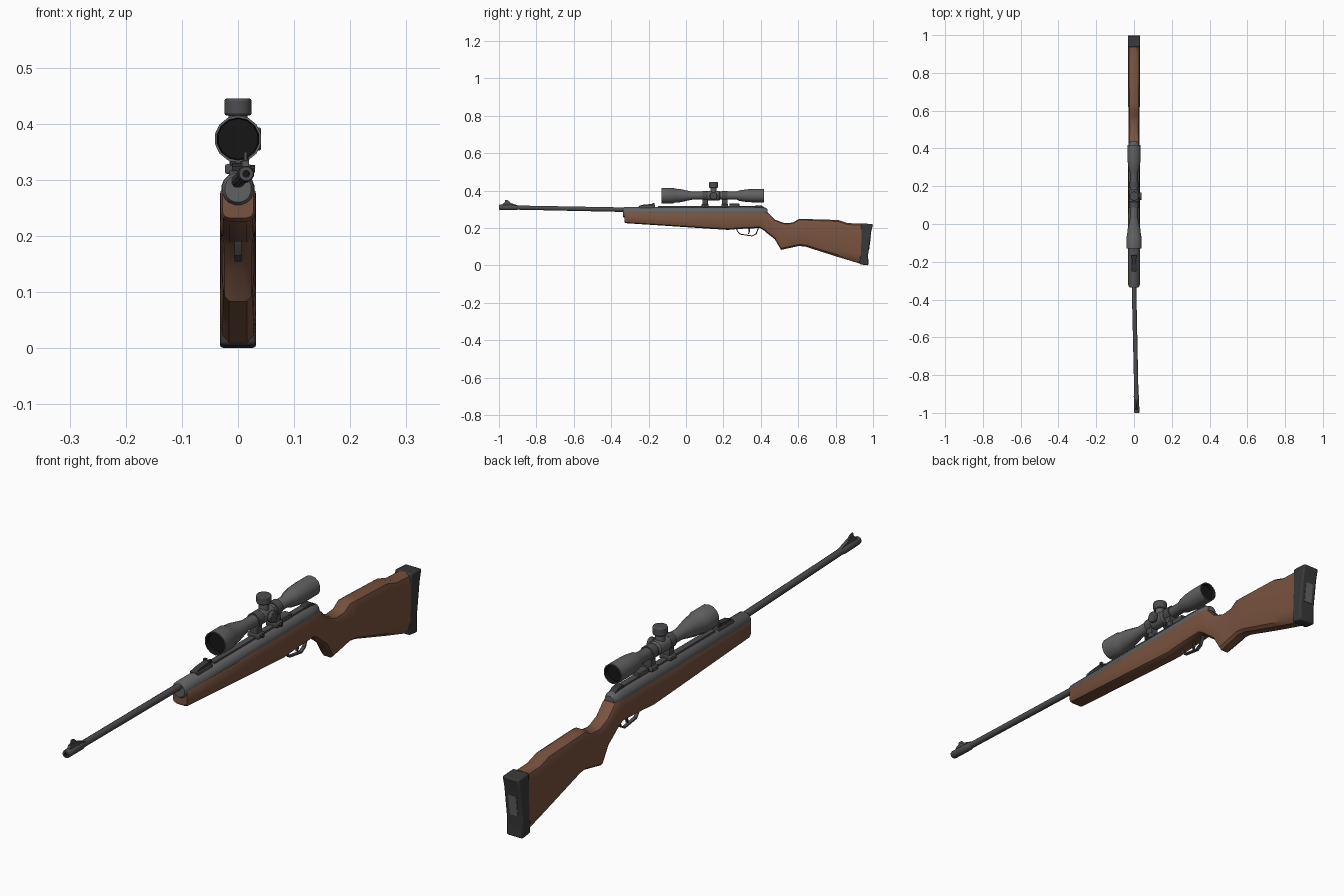
import bpy, bmesh, math
from mathutils import Matrix, Vector

if "Cube" in bpy.data.objects:
    bpy.data.objects.remove(bpy.data.objects["Cube"])


def material(name, rgb):
    m = bpy.data.materials.new(name)
    m.diffuse_color = (*rgb, 1)
    m.use_nodes = True
    m.node_tree.nodes["Principled BSDF"].inputs["Base Color"].default_value = m.diffuse_color
    return m


WOOD = material("brown_wood", (0.19, 0.085, 0.05))
STEEL = material("grey_steel", (0.12, 0.12, 0.12))
DARK = material("dark_rubber", (0.04, 0.04, 0.04))
GUN = material("dark_steel", (0.075, 0.075, 0.08))
GLASS = material("black_glass", (0.008, 0.008, 0.008))
PLATE = material("light_grey_plate", (0.13, 0.13, 0.13))


def finish(name, bm, mats, bevel=0):
    bmesh.ops.recalc_face_normals(bm, faces=bm.faces)
    me = bpy.data.meshes.new(name)
    bm.to_mesh(me)
    bm.free()
    ob = bpy.data.objects.new(name, me)
    bpy.context.collection.objects.link(ob)
    for m in mats:
        me.materials.append(m)
    if bevel:
        b = ob.modifiers.new("bevel", 'BEVEL')
        b.width, b.segments, b.limit_method = bevel, 2, 'ANGLE'
    return ob


def loft(name, rings, mats, bevel=0, special=()):
    """Skin a list of point rings; segments listed in special get material 1."""
    bm = bmesh.new()
    vs = [[bm.verts.new(p) for p in ring] for ring in rings]
    n = len(rings[0])
    for k in range(len(vs) - 1):
        for i in range(n):
            j = (i + 1) % n
            f = bm.faces.new((vs[k][i], vs[k][j], vs[k + 1][j], vs[k + 1][i]))
            f.material_index = int(k in special)
    for k in (0, len(vs) - 1):
        f = bm.faces.new(vs[k])
        f.material_index = int(k in special or k - 1 in special)
    return finish(name, bm, mats, bevel)


def lathe(name, pts, centre, mats, n=14, special=()):
    """Turned part along y from (y, radius) pairs; centre(y) gives x, z."""
    rings = []
    for y, r in pts:
        cx, cz = centre(y)
        rings.append([(cx + r * math.cos(math.tau * (i + .5) / n), y,
                       cz + r * math.sin(math.tau * (i + .5) / n)) for i in range(n)])
    return loft(name, rings, mats, special=special)


def prism(name, profile, half, mat, x=0, bevel=0):
    """Side profile of (y, z) points, extruded across x."""
    return loft(name, [[(x + s * half, y, z) for y, z in profile] for s in (-1, 1)], [mat], bevel)


def box(name, x, y, z, mat, bevel=0):
    return prism(name, [(y[0], z[0]), (y[1], z[0]), (y[1], z[1]), (y[0], z[1])],
                 (x[1] - x[0]) / 2, mat, (x[0] + x[1]) / 2, bevel)


def knob(name, loc, r, depth, axis, mat, n=14, bevel=0.002):
    bm = bmesh.new()
    rot = Vector((0, 0, 1)).rotation_difference(Vector(axis)).to_matrix().to_4x4()
    bmesh.ops.create_cone(bm, cap_ends=True, segments=n, radius1=r, radius2=r, depth=depth,
                          matrix=Matrix.Translation(loc) @ rot)
    return finish(name, bm, [mat], bevel)


# Wooden stock: stations of y, top, bottom, half width
stations = [(-.33, .286, .232, .028), (-.322, .290, .226, .031), (.1, .290, .198, .032),
            (.225, .290, .190, .032), (.28, .291, .195, .032), (.395, .292, .200, .031),
            (.42, .290, .185, .030), (.44, .281, .167, .029), (.475, .245, .140, .028),
            (.508, .232, .083, .028), (.53, .226, .088, .028), (.572, .229, .097, .029),
            (.604, .249, .104, .030), (.64, .248, .100, .031), (.813, .243, .045, .032),
            (.866, .226, .029, .032), (.938, .224, .007, .032)]


def stock_ring(y, t, b, w):
    h = t - b
    half = [(.45, t), (.8, t - .04 * h), (1, t - .16 * h),
            (1, b + .22 * h), (.85, b + .06 * h), (.5, b)]
    return [(w * f, y, z) for f, z in half] + [(-w * f, y, z) for f, z in reversed(half)]


loft("stock", [stock_ring(*s) for s in stations], [WOOD])

# Butt pad with an inset plate on its rear face
prism("butt_pad", [(.936, .225), (1.0, .221), (.990, .18), (.974, .06), (.975, 0), (.928, .006)],
      .0325, DARK, bevel=.006)
prism("butt_plate", [(.976, .08), (.9785, .0797), (.9885, .1547), (.985, .155)], .016, PLATE)

# Receiver tube with rounded rear cap
lathe("receiver", [(-.337, .024), (-.33, .029), (.39, .030), (.42, .027), (.437, .018)],
      lambda y: (0, .284), [STEEL], 16)
box("receiver_rail", (-.011, .011), (-.15, .38), (.308, .317), GUN)
prism("safety_catch", [(.36, .31), (.375, .322), (.405, .32), (.425, .305)], .012, DARK, bevel=.002)


# Barrel, drifting slightly to the side and upward toward the muzzle
def barrel_line(y):
    t = (-.33 - y) / .67
    return .0145 * t, .298 + .013 * t


lathe("barrel", [(-.95, .0115), (-.30, .0125)], barrel_line, [GUN], 12)
lathe("muzzle", [(-.985, .006), (-1, .006), (-1, .0125), (-.995, .0145), (-.91, .0145), (-.90, .0115)],
      barrel_line, [GUN, GLASS], 12, special=(0,))

# Front and rear sights
prism("front_sight_ramp", [(-.985, .32), (-.975, .334), (-.95, .338), (-.89, .318)], .006, GUN, .0135)
prism("front_sight_blade", [(-.972, .33), (-.966, .35), (-.952, .348), (-.935, .332)], .0025, GUN, .0135)
box("rear_sight_base", (-.016, .016), (-.25, -.165), (.305, .318), GUN, .002)
prism("rear_sight_leaf", [(-.255, .316), (-.235, .324), (-.17, .33), (-.165, .318)], .011, DARK)
for s in (-1, 1):
    box("rear_sight_ear", (s * .009 - .005, s * .009 + .005), (-.178, -.168), (.325, .334), DARK)

# Telescopic sight
SCOPE_Z = .373
lathe("scope_body", [(-.112, .036), (-.13, .038), (-.13, .042), (-.07, .042), (-.062, .038),
                     (-.03, .035), (.035, .021), (.27, .021), (.285, .028), (.325, .034),
                     (.365, .036), (.417, .036), (.417, .032), (.402, .030)],
      lambda y: (0, SCOPE_Z), [STEEL, GLASS], 14, special=(0, 12))
lathe("turret_collar", [(.112, .021), (.118, .026), (.176, .026), (.182, .021)],
      lambda y: (0, SCOPE_Z), [STEEL], 14)
knob("top_turret_neck", (0, .147, .405), .017, .03, (0, 0, 1), STEEL)
knob("top_turret_cap", (0, .147, .430), .025, .030, (0, 0, 1), GUN, bevel=.004)
knob("side_turret_neck", (.026, .147, SCOPE_Z), .015, .016, (1, 0, 0), STEEL)
knob("side_turret_cap", (.034, .147, SCOPE_Z), .021, .014, (1, 0, 0), GUN, bevel=.003)

# Scope mounts: ring, foot and clamp screw for each
for y in (.102, .207):
    lathe("mount_ring", [(y - .015, .026), (y + .015, .026)], lambda _: (0, SCOPE_Z), [GUN], 14)
    box("mount_foot", (-.015, .015), (y - .015, y + .015), (.312, .355), GUN, .002)
    box("mount_clamp", (-.023, .023), (y - .018, y + .018), (.311, .328), GUN, .003)
    knob("clamp_screw", (.025, y, .320), .007, .01, (1, 0, 0), DARK, 8, 0)
box("mount_stop", (-.014, .014), (.232, .285), (.312, .330), GUN, .002)

# Trigger guard: thin strap following a path
path = [(.265, .200), (.275, .180), (.287, .165), (.355, .155), (.378, .168), (.392, .205)]
inner = [(.271, .200), (.280, .181), (.290, .170), (.353, .160), (.373, .171), (.386, .205)]
loft("trigger_guard", [[(-.006, *p), (.006, *p), (.006, *q), (-.006, *q)]
                       for p, q in zip(path, inner)], [GUN])
prism("trigger", [(.330, .205), (.342, .205), (.343, .185), (.337, .168), (.332, .168), (.335, .185)],
      .004, DARK)

# Smooth shading with sharp edges kept
for ob in bpy.context.scene.objects:
    ob.select_set(True)
    bpy.context.view_layer.objects.active = ob
bpy.ops.object.shade_smooth_by_angle(angle=math.radians(35))
